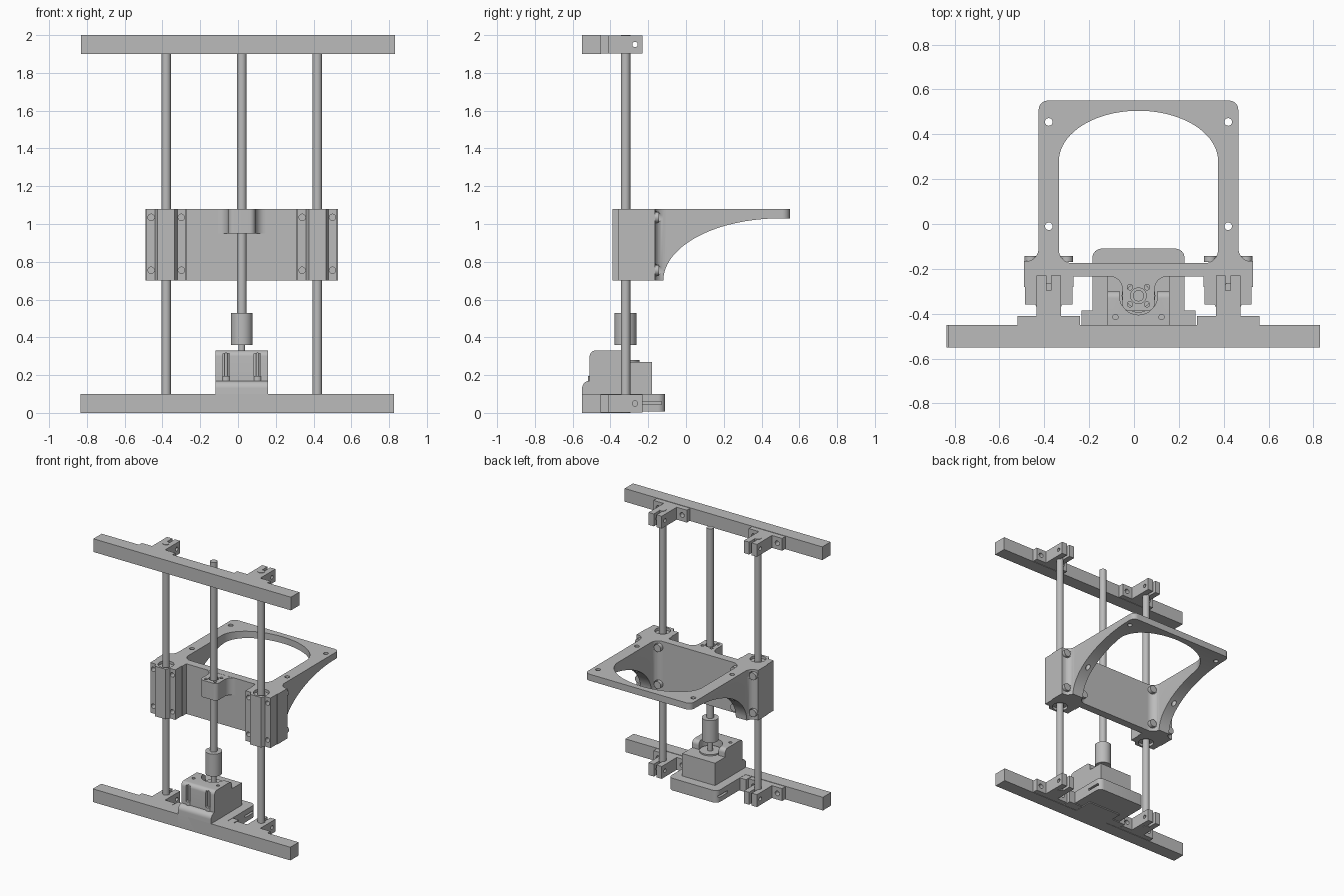
import bpy
import bmesh
from math import pi, cos, sin

if "Cube" in bpy.data.objects:
    bpy.data.objects.remove(bpy.data.objects["Cube"])

grey = bpy.data.materials.new("plain grey")
grey.use_nodes = True
grey.diffuse_color = (0.5, 0.5, 0.5, 1)
grey.node_tree.nodes["Principled BSDF"].inputs["Base Color"].default_value = (0.5, 0.5, 0.5, 1)

MID = 0.02            # x of the screw axis
AXIS_Y = -0.32        # y of all three shafts
RODS = {"right": MID - 0.4, "left": MID + 0.4}
parts = []


def arc(cx, cy, rx, ry, a, b, n=8):
    """Points on an ellipse from angle a to b, in degrees."""
    angles = [(a + (b - a) * i / n) * pi / 180 for i in range(n + 1)]
    return [(cx + rx * cos(t), cy + ry * sin(t)) for t in angles]


def mirrored(half):
    return half + [(-x, y) for x, y in reversed(half) if x > 0]


def shifted(pts, dx):
    return [(x + dx, y) for x, y in pts]


def prism(name, pts, axis, lo, hi):
    """Extrude a 2D outline along an axis: z takes (x, y), x takes (y, z), y takes (x, z)."""
    place = {"z": lambda u, v, w: (u, v, w),
             "x": lambda u, v, w: (w, u, v),
             "y": lambda u, v, w: (u, w, v)}[axis]
    bm = bmesh.new()
    rings = [[bm.verts.new(place(u, v, w)) for u, v in pts] for w in (lo, hi)]
    n = len(pts)
    for ring in rings:
        bm.faces.new(ring)
    for i in range(n):
        j = (i + 1) % n
        bm.faces.new((rings[0][i], rings[0][j], rings[1][j], rings[1][i]))
    bmesh.ops.recalc_face_normals(bm, faces=bm.faces)
    mesh = bpy.data.meshes.new(name)
    bm.to_mesh(mesh)
    bm.free()
    mesh.materials.append(grey)
    ob = bpy.data.objects.new(name, mesh)
    bpy.context.collection.objects.link(ob)
    parts.append(ob)
    return ob


def box(name, x0, x1, y0, y1, z0, z1):
    return prism(name, [(x0, y0), (x1, y0), (x1, y1), (x0, y1)], "z", z0, z1)


def rod(name, u, v, r, axis, lo, hi):
    return prism(name, arc(u, v, r, r, 0, 360, 32)[:-1], axis, lo, hi)


def combine(ob, tools, operation="DIFFERENCE"):
    """Apply booleans to a part and discard the tools."""
    for tool in tools:
        mod = ob.modifiers.new("bool", "BOOLEAN")
        mod.operation, mod.solver, mod.object = operation, "EXACT", tool
    bpy.context.view_layer.update()
    graph = bpy.context.evaluated_depsgraph_get()
    mesh = bpy.data.meshes.new_from_object(ob.evaluated_get(graph))
    ob.modifiers.clear()
    ob.data = mesh
    for tool in tools:
        parts.remove(tool)
        bpy.data.objects.remove(tool)


# Cross bars with split clamps that hold the guide rods
for level, z, dx in (("bottom", 0.0, -0.005), ("top", 1.9, 0.0)):
    box(level + "_bar", -0.83 + dx, 0.83 + dx, -0.55, -0.45, z, z + 0.1)
    for side, x in RODS.items():
        outline = [(0.14, -0.45), (0.14, -0.41), (0.055, -0.41), (0.055, -0.23)]
        clamp = prism(f"{level}_{side}_clamp", shifted(mirrored(outline), x), "z", z + 0.003, z + 0.097)
        holes = [rod("cutter", x + d, z + 0.05, 0.018, "y", -0.448, -0.4) for d in (-0.1, 0.1)]
        holes.append(box("cutter", x - 0.011, x + 0.011, AXIS_Y, -0.2, z - 0.1, z + 0.2))
        holes.append(rod("cutter", -0.27, z + 0.05, 0.014, "x", x - 0.1, x + 0.1))
        combine(clamp, holes)

# Guide rods and lead screw
for side, x in RODS.items():
    rod(side + "_guide_rod", x, AXIS_Y, 0.025, "z", 0, 2)
rod("lead_screw", MID, AXIS_Y, 0.025, "z", 0.42, 1.97)
rod("shaft_coupler", MID, AXIS_Y, 0.058, "z", 0.36, 0.53)

# Motor and its base
rod("motor_shaft", MID, AXIS_Y, 0.018, "z", 0.25, 0.42)
rod("motor_boss", MID, AXIS_Y, 0.075, "z", 0.25, 0.28)
box("motor_body", MID - 0.138, MID + 0.138, -0.45, -0.18, 0.05, 0.27)
half = [(0, -0.45), (0.205, -0.45)] + arc(0.165, -0.15, 0.04, 0.04, 0, 90) + [(0, -0.11)]
base = prism("motor_base", shifted(mirrored(half), MID), "z", 0.008, 0.1)
combine(base, [box("cutter", MID + s * 0.205 - 0.03, MID + s * 0.205 + 0.03,
                   -0.235, -0.13, 0.044, 0.06) for s in (-1, 1)])
box("motor_base_flange", MID - 0.255, MID + 0.255, -0.46, -0.385, 0.002, 0.098)

# Motor holder with rounded steps, bolt grooves and a round relief
profile = ([(-0.3, 0), (-0.55, 0)] + arc(-0.51, 0.13, 0.04, 0.04, 180, 90)
           + arc(-0.48, 0.3, 0.03, 0.03, 180, 90) + arc(-0.33, 0.3, 0.03, 0.03, 90, 0))
holder = prism("motor_holder", profile, "x", MID - 0.139, MID + 0.139)
cutters = [rod("cutter", MID, AXIS_Y, 0.085, "z", 0.271, 0.5)]
for s in (-1, 1):
    x = MID + s * 0.083
    cutters.append(box("cutter", x - 0.017, x + 0.017, -0.6, -0.475, 0.171, 0.315))
    cutters.append(rod("cutter", MID + s * 0.103, -0.415, 0.012, "z", 0.28, 0.5))
combine(holder, cutters)
for side, s in (("right", -1), ("left", 1)):
    x = MID + s * 0.083
    rod(side + "_holder_bolt", x, -0.495, 0.009, "z", 0.17, 0.32)
    rod(side + "_holder_bolt_head", x, -0.495, 0.024, "z", 0.168, 0.195)

# Carriage: plan outline trimmed by the sweeping side profile
outer = ([(0, -0.235), (0.29, -0.235), (0.29, -0.28), (0.51, -0.28), (0.51, -0.165)]
         + arc(0.495, -0.105, 0.05, 0.06, 270, 180)
         + arc(0.405, 0.51, 0.04, 0.04, 0, 90) + [(0, 0.55)])
inner = ([(0, -0.175), (0.29, -0.175)] + arc(0.295, -0.115, 0.06, 0.06, 270, 360)
         + arc(0, 0.28, 0.355, 0.225, 0, 90, 20))
side_view = ([(-0.4, 0.5), (-0.12, 0.5)] + arc(0.5, 0.7, 0.62, 0.33, 180, 90, 24)
             + [(0.7, 1.03), (0.7, 1.2), (-0.4, 1.2)])
carriage = prism("carriage", shifted(mirrored(outer), MID), "z", 0.7, 1.08)
combine(carriage, [prism("cutter", side_view, "x", -1, 1)], "INTERSECT")
cutters = [prism("cutter", shifted(mirrored(inner), MID), "z", 0.4, 1.3)]
for x in RODS.values():
    cutters.append(rod("cutter", x, AXIS_Y, 0.055, "z", 0.5, 1.3))
    cutters += [rod("cutter", x, y, 0.017, "z", 0.5, 1.3) for y in (-0.01, 0.455)]
    # Counterbores that clear the screw heads
    cutters += [rod("cutter", x + d, z, 0.033, "y", -0.163, -0.09)
                for d in (-0.08, 0.08) for z in (0.755, 1.035)]
combine(carriage, cutters)

# Bearing caps, bearings and clamp screws
cap_half = [(0.105, -0.28), (0.105, -0.36), (0.06, -0.36), (0.045, -0.39)]
for side, x in RODS.items():
    cap = prism(side + "_bearing_cap", shifted(mirrored(cap_half), x), "z", 0.7, 1.08)
    spots = [(x + d, z) for d in (-0.08, 0.08) for z in (0.755, 1.035)]
    combine(cap, [rod("cutter", x, AXIS_Y, 0.055, "z", 0.5, 1.3)]
            + [rod("cutter", u, v, 0.017, "y", -0.5, -0.3) for u, v in spots])
    rod(side + "_bearing", x, AXIS_Y, 0.0545, "z", 0.72, 1.06)
    for i, (u, v) in enumerate(spots):
        rod(f"{side}_clamp_screw_{i + 1}", u, v, 0.028, "y", -0.17, -0.142)

# Nut bracket flaring into the carriage plate
half = ([(0, -0.387)] + arc(0.042, -0.357, 0.03, 0.03, 270, 360)
        + arc(0.125, -0.29, 0.053, 0.055, 180, 90) + [(0.125, -0.225)])
nut = prism("nut_bracket", shifted(mirrored(half), MID), "z", 0.95, 1.079)
combine(nut, [rod("cutter", MID, AXIS_Y, 0.035, "z", 0.8, 1.3)]
        + [rod("cutter", MID + a * 0.038, AXIS_Y + b * 0.038, 0.012, "z", 0.8, 1.3)
           for a in (-1, 1) for b in (-1, 1)])

# Smooth the round surfaces, keep edges sharp
bpy.ops.object.select_all(action="DESELECT")
for ob in parts:
    ob.select_set(True)
bpy.context.view_layer.objects.active = parts[0]
bpy.ops.object.shade_smooth_by_angle(angle=pi / 6)
